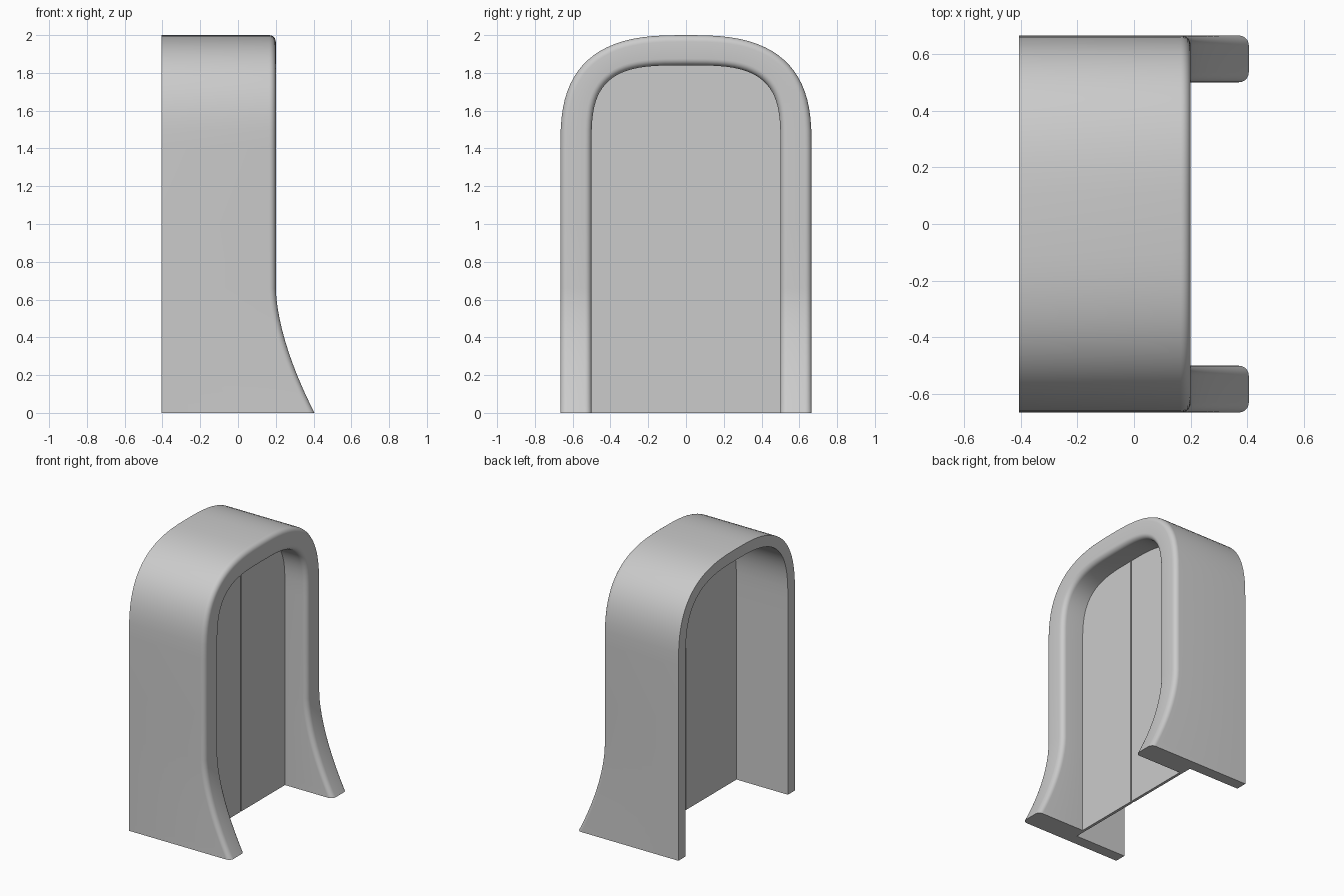
import bpy, bmesh, math

if "Cube" in bpy.data.objects:
    bpy.data.objects.remove(bpy.data.objects["Cube"])

grey = bpy.data.materials.new("plain grey")
grey.diffuse_color = (0.6, 0.6, 0.6, 1)
grey.use_nodes = True
grey.node_tree.nodes["Principled BSDF"].inputs["Base Color"].default_value = grey.diffuse_color

BACK, STEP, FRONT = -0.405, 0.025, 0.20
SPRING = 1.4      # height where the arch starts to curve
R = 0.035         # rounding of the front edges

OUTER = (0.665, 0.60, 2.8)    # half width, rise, roundness
INNER = (0.50, 0.44, 3.4)
RECESS = (0.583, 0.52, 3.0)


def arch_point(shape, s):
    """s = ('leg', side, z) or ('arc', angle); returns (y, z)."""
    a, b, n = shape
    if s[0] == 'leg':
        return s[1] * a, s[2]
    c, d = math.cos(s[1]), math.sin(s[1])
    y = math.copysign(abs(c) ** (2 / n), c) * a if abs(c) > 1e-9 else 0.0
    z = abs(d) ** (2 / n) * b if abs(d) > 1e-9 else 0.0
    return y, SPRING + z


def front_x(z):
    """Front edge of the frame, flaring forward at the feet."""
    k = max(0.0, 1 - z / 0.66)
    return FRONT + 0.205 * k ** 1.65


def new_object(name, bm):
    bmesh.ops.recalc_face_normals(bm, faces=bm.faces)
    me = bpy.data.meshes.new(name)
    bm.to_mesh(me)
    bm.free()
    ob = bpy.data.objects.new(name, me)
    bpy.context.collection.objects.link(ob)
    me.materials.append(grey)
    bpy.ops.object.select_all(action='DESELECT')
    ob.select_set(True)
    bpy.context.view_layer.objects.active = ob
    bpy.ops.object.shade_smooth_by_angle(angle=math.radians(32))
    return ob


# Stations along the arch: up one leg, over the top, down the other
heights = [0.66 * i / 12 for i in range(13)] + [1.0]
N = 40
stations = [('leg', 1, z) for z in heights]
stations += [('arc', math.pi * i / N) for i in range(N + 1)]
stations += [('leg', -1, z) for z in reversed(heights)]


def frame_section(s):
    o, i, r = (arch_point(k, s) for k in (OUTER, INNER, RECESS))
    xf = front_x(o[1])
    length = math.dist(o, i)

    def across(d, x):
        t = d / length
        return (x, o[0] + (i[0] - o[0]) * t, o[1] + (i[1] - o[1]) * t)

    pts = [(BACK, *o)]
    arc = [(R * (1 - math.cos(a)), R * (1 - math.sin(a)))
           for a in (math.pi / 2 * k / 6 for k in range(7))]
    pts += [across(d, xf - e) for d, e in arc]
    pts += [across(length - d, xf - e) for d, e in reversed(arc)]
    pts += [(STEP, *i), (STEP, *r), (BACK, *r)]
    return pts


# Arched frame
bm = bmesh.new()
rings = [[bm.verts.new(p) for p in frame_section(s)] for s in stations]
for a, b in zip(rings, rings[1:]):
    for k in range(len(a)):
        j = (k + 1) % len(a)
        bm.faces.new((a[k], a[j], b[j], b[k]))
bm.faces.new(rings[0])
bm.faces.new(rings[-1])
new_object("arched_frame", bm)


# Sliding door panels set in the recess
def panel(name, outline, x0, x1):
    bm = bmesh.new()
    f = bm.faces.new([bm.verts.new((x0, y, z)) for y, z in outline])
    ext = bmesh.ops.extrude_face_region(bm, geom=[f], use_keep_orig=True)
    for v in ext['geom']:
        if isinstance(v, bmesh.types.BMVert):
            v.co.x = x1
    new_object(name, bm)


for name, side, seam in (("right_door", 1, 0.003), ("left_door", -1, -0.008)):
    pts = [(0.583 * side, 0.0)]
    for k in range(N // 2):
        y, z = arch_point(RECESS, ('arc', math.pi * k / N))
        pts.append((y * side, z))
    pts += [(seam, SPRING + RECESS[1]), (seam, 0.0)]
    panel(name, pts, 0.005, STEP)

# Strip closing the gap between the doors
panel("door_seam", [(-0.008, 0), (0.003, 0), (0.003, 1.92), (-0.008, 1.92)],
      0.008, 0.018)
